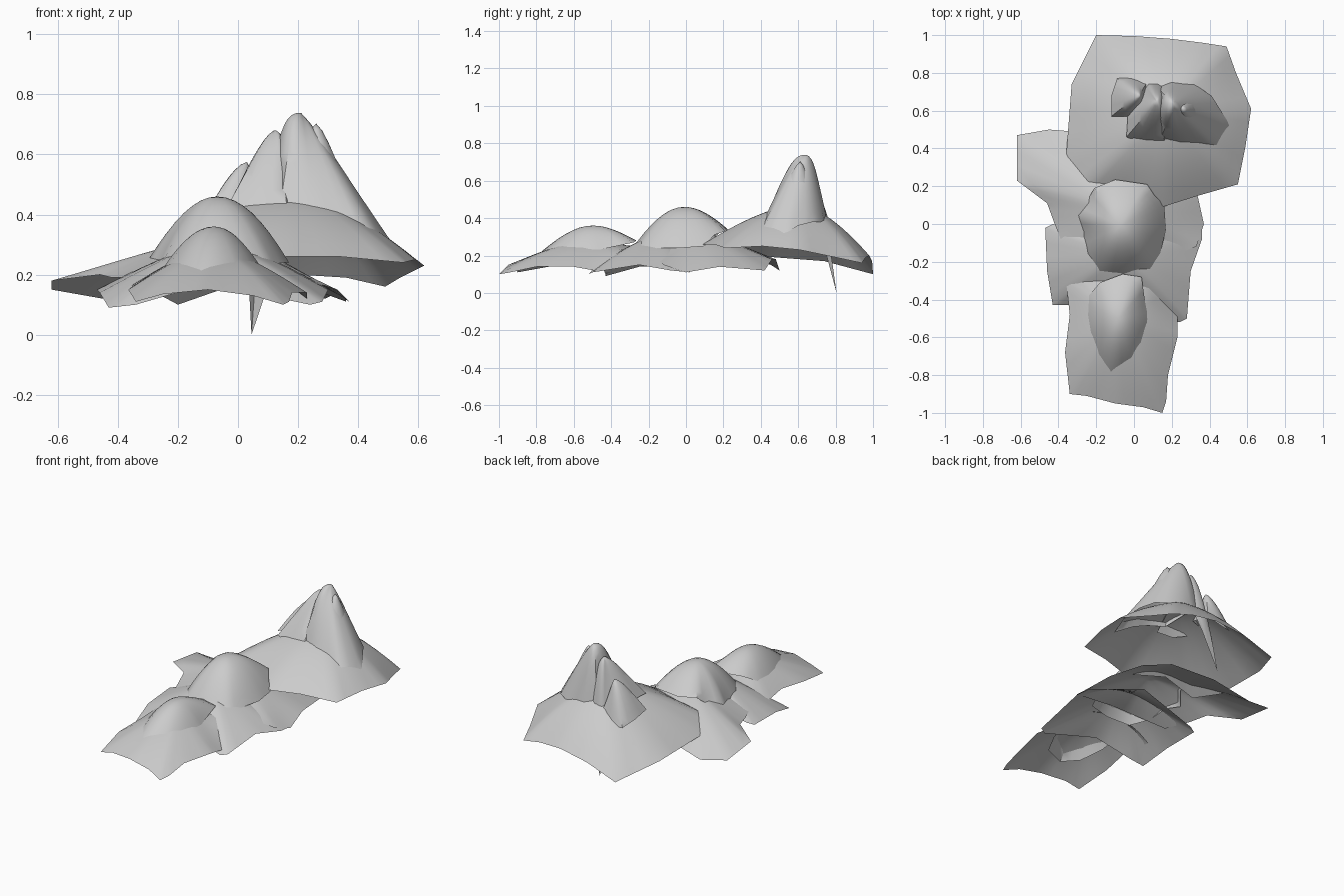
import bpy, bmesh
from mathutils import Vector


def shell(name, top, rim, power=1.5, rings=8, cuts=3, blur=8):
    """Open sheet draped from a summit to an irregular rim.
    A rim point may carry a 4th value: its own steepness."""
    bm = bmesh.new()
    top = Vector(top)
    rim = [Vector(p if len(p) == 4 else (*p, power)) for p in rim]
    pts = []
    for i, a in enumerate(rim):
        b = rim[(i + 1) % len(rim)]
        pts += [a.lerp(b, k / cuts) for k in range(cuts)]
    n = len(pts)
    # softened rim that steers the inner rings
    soft = pts
    for _ in range(blur):
        soft = [(soft[i - 1] + soft[i] * 2 + soft[(i + 1) % n]) / 4 for i in range(n)]
    centre = bm.verts.new(top)
    prev = None
    for r in range(1, rings + 1):
        t = r / rings
        ring = []
        for i in range(n):
            p = soft[i].lerp(pts[i], t ** 2)
            q = top.lerp(p.xyz, t)
            q.z = top.z + (p.z - top.z) * t ** p.w
            ring.append(bm.verts.new(q))
        for i in range(n):
            j = (i + 1) % n
            if prev:
                bm.faces.new((prev[i], ring[i], ring[j], prev[j]))
            else:
                bm.faces.new((centre, ring[i], ring[j]))
        prev = ring
    bmesh.ops.recalc_face_normals(bm, faces=bm.faces)
    if sum(f.normal.z * f.calc_area() for f in bm.faces) < 0:
        bmesh.ops.reverse_faces(bm, faces=bm.faces)
    me = bpy.data.meshes.new(name)
    bm.to_mesh(me)
    bm.free()
    for f in me.polygons:
        f.use_smooth = True
    me.set_sharp_from_angle(angle=0.8)
    ob = bpy.data.objects.new(name, me)
    bpy.context.collection.objects.link(ob)
    return ob


# broad slopes
shell("back_slope", (0.17, 0.6, 0.47), [
    (-0.2, 1, 0.10), (0.0, 0.995, 0.17), (0.2, 0.98, 0.20), (0.36, 0.96, 0.19),
    (0.49, 0.94, 0.16), (0.54, 0.8, 0.19), (0.62, 0.61, 0.23),
    (0.59, 0.41, 0.25), (0.55, 0.21, 0.24), (0.34, 0.15, 0.26),
    (0.15, 0.09, 0.26), (-0.08, 0.19, 0.28), (-0.3, 0.17, 0.23),
    (-0.36, 0.35, 0.2), (-0.33, 0.74, 0.17)], 1.7)
shell("middle_rear_slope", (-0.06, 0.06, 0.33), [
    (-0.62, 0.47, 0.15), (-0.45, 0.5, 0.12), (-0.2, 0.48, 0.18),
    (0.1, 0.46, 0.18), (0.29, 0.42, 0.12), (0.33, 0.18, 0.14),
    (0.37, 0.0, 0.11), (0.33, -0.12, 0.15), (-0.05, -0.25, 0.27),
    (-0.36, -0.15, 0.19), (-0.42, 0.0, 0.19), (-0.46, 0.11, 0.2),
    (-0.62, 0.23, 0.18)], 1.3)
shell("middle_front_slope", (-0.07, -0.15, 0.31), [
    (-0.46, -0.25, 0.14), (-0.43, -0.43, 0.09), (-0.34, -0.43, 0.10),
    (-0.1, -0.46, 0.17), (0.24, -0.52, 0.10), (0.28, -0.5, 0.11),
    (0.3, -0.25, 0.15), (0.36, -0.08, 0.12), (0.36, 0.02, 0.11),
    (-0.05, 0.03, 0.26), (-0.43, 0.0, 0.16), (-0.47, -0.02, 0.15)], 1.4)
shell("front_slope", (-0.08, -0.5, 0.29), [
    (-0.34, -0.9, 0.11), (-0.25, -0.91, 0.135), (-0.1, -0.95, 0.15),
    (0.05, -0.97, 0.13), (0.15, -1, 0.10), (0.17, -0.94, 0.11),
    (0.18, -0.8, 0.14), (0.23, -0.6, 0.14), (0.23, -0.49, 0.12),
    (0.08, -0.34, 0.23), (-0.1, -0.28, 0.25), (-0.28, -0.29, 0.2),
    (-0.36, -0.3, 0.16), (-0.34, -0.48, 0.17), (-0.365, -0.68, 0.15)], 1.5)

# rounded hill caps
shell("middle_cap", (-0.07, -0.01, 0.46), [
    (-0.21, 0.19, 0.33), (-0.1, 0.235, 0.33), (0.07, 0.21, 0.33),
    (0.11, 0.15, 0.31), (0.16, 0.1, 0.25), (0.17, -0.03, 0.24),
    (0.14, -0.15, 0.24), (0.1, -0.26, 0.22), (-0.05, -0.3, 0.22),
    (-0.2, -0.28, 0.21), (-0.26, -0.17, 0.22), (-0.27, -0.04, 0.24),
    (-0.31, 0.05, 0.23), (-0.25, 0.12, 0.27)], 2.0, 8, 2, 4)
shell("front_cap", (-0.08, -0.5, 0.36), [
    (-0.18, -0.31, 0.27), (-0.06, -0.265, 0.28), (0.04, -0.28, 0.27),
    (0.06, -0.42, 0.24), (0.08, -0.52, 0.22), (0.06, -0.65, 0.2),
    (0.01, -0.76, 0.18), (-0.13, -0.82, 0.18), (-0.21, -0.73, 0.18),
    (-0.25, -0.58, 0.20), (-0.25, -0.48, 0.22), (-0.24, -0.38, 0.23)], 2.0, 8, 2, 4)

# rocky summit made of three overlapping shells
shell("main_peak", (0.21, 0.635, 0.738), [
    (0.13, 0.72, 0.45, 3.2), (0.2, 0.76, 0.36, 1.8), (0.32, 0.74, 0.38, 1.4),
    (0.41, 0.68, 0.38, 1.2), (0.46, 0.6, 0.36, 1.15), (0.51, 0.52, 0.31, 1.1),
    (0.47, 0.38, 0.29, 1.15), (0.35, 0.41, 0.36, 1.3), (0.25, 0.42, 0.40, 1.4),
    (0.14, 0.45, 0.42, 2.2), (0.1, 0.6, 0.46, 3.6)], 1.2, 9, 2, 2)
shell("secondary_peak", (0.12, 0.65, 0.68), [
    (-0.04, 0.46, 0.42), (0.06, 0.42, 0.39), (0.17, 0.41, 0.39),
    (0.2, 0.55, 0.46, 2.4), (0.18, 0.7, 0.48, 2.6), (0.13, 0.77, 0.25, 1.8),
    (0.045, 0.805, 0.0, 1.9), (0.03, 0.73, 0.28), (-0.03, 0.62, 0.42)],
    1.4, 9, 2, 2)
shell("small_peak", (0.03, 0.68, 0.575), [
    (-0.12, 0.57, 0.38), (-0.03, 0.57, 0.42), (0.06, 0.6, 0.42),
    (0.07, 0.75, 0.38), (-0.02, 0.78, 0.33), (-0.09, 0.77, 0.33),
    (-0.12, 0.68, 0.36)], 1.6, 7, 2, 2)
# small knob beside the main summit
shell("peak_shoulder", (0.26, 0.61, 0.703), [
    (0.2, 0.66, 0.6), (0.27, 0.7, 0.52), (0.35, 0.65, 0.5),
    (0.38, 0.55, 0.46), (0.29, 0.49, 0.5), (0.2, 0.55, 0.58)], 1.4, 5, 2, 2)
